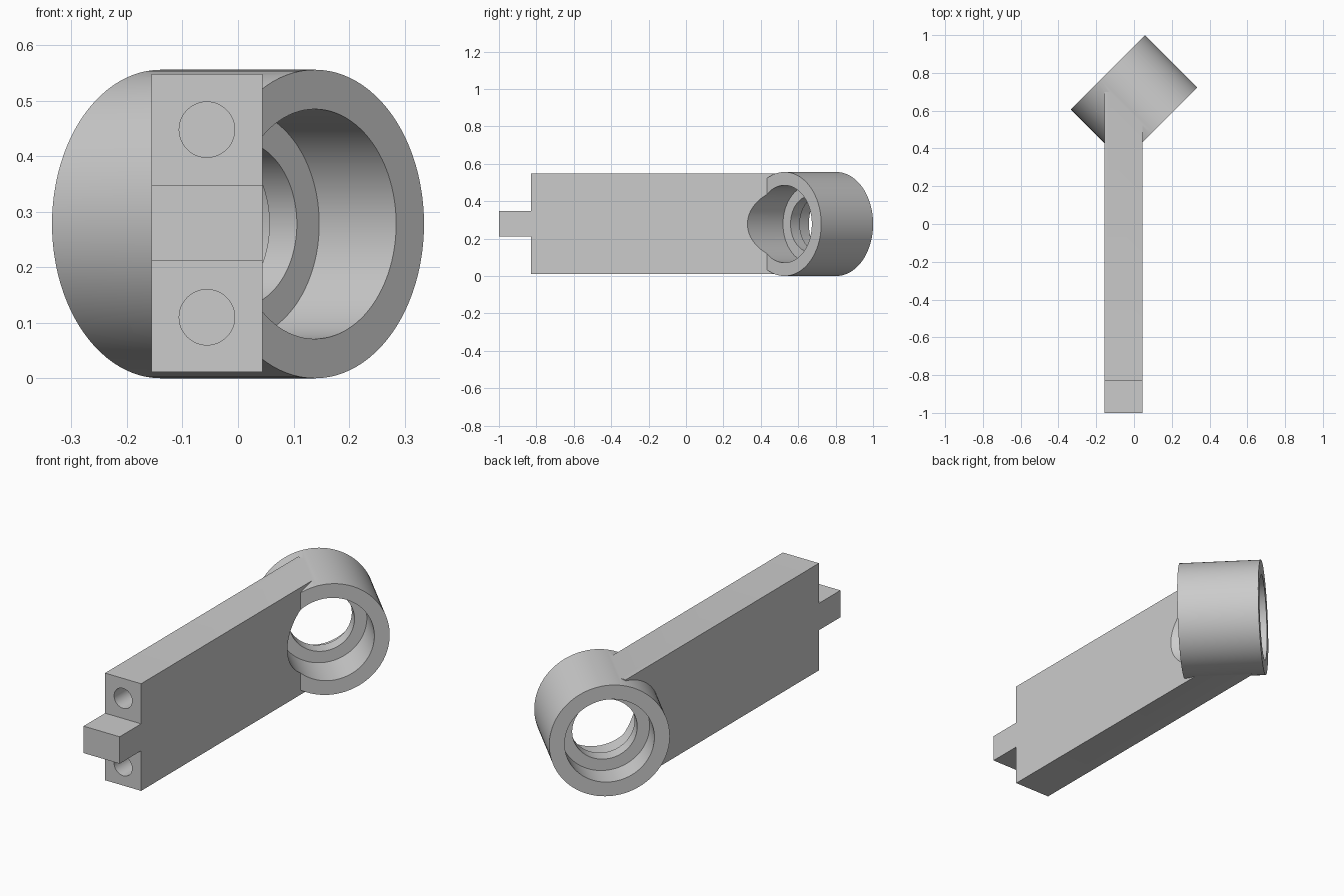
import bpy
from math import radians
from mathutils import Matrix, Vector

cube = bpy.data.objects.get("Cube")
if cube:
    bpy.data.objects.remove(cube, do_unlink=True)

grey = bpy.data.materials.new("plain grey")
grey.use_nodes = True
COLOUR = (0.6, 0.6, 0.6, 1)
grey.diffuse_color = COLOUR
grey.node_tree.nodes["Principled BSDF"].inputs["Base Color"].default_value = COLOUR

RING_CENTRE = Vector((0, 0.665, 0.278))
RING_AXIS = Vector((1, -1, 0)).normalized()
BAR_X = -0.056


def box(name, y0, y1, z0, z1):
    """Box as wide as the bar, between two y and two z limits."""
    bpy.ops.mesh.primitive_cube_add(size=1, location=(BAR_X, (y0 + y1) / 2, (z0 + z1) / 2))
    obj = bpy.context.object
    obj.name = name
    obj.scale = (0.2, y1 - y0, z1 - z0)
    bpy.ops.object.transform_apply(location=True, rotation=True, scale=True)
    obj.data.materials.append(grey)
    return obj


def rod(name, origin, axis, start, end, radius, sides=96):
    """Cylinder along an axis, from start to end measured from the origin."""
    bpy.ops.mesh.primitive_cylinder_add(vertices=sides, radius=radius, depth=end - start)
    obj = bpy.context.object
    obj.name = name
    turn = axis.to_track_quat('Z', 'Y').to_matrix().to_4x4()
    obj.matrix_world = Matrix.Translation(origin + axis * (start + end) / 2) @ turn
    obj.data.materials.append(grey)
    return obj


def combine(target, tool, operation):
    """Apply a boolean to the target and remove the tool."""
    tool.hide_render = True
    mod = target.modifiers.new(operation.lower(), 'BOOLEAN')
    mod.operation = operation
    mod.solver = 'EXACT'
    mod.object = tool
    bpy.context.view_layer.objects.active = target
    bpy.ops.object.modifier_apply(modifier=mod.name)
    bpy.data.objects.remove(tool, do_unlink=True)


# Bar with its narrow end tab
arm = box("arm_with_ring", -0.83, 0.70, 0.011, 0.548)
combine(arm, box("end_tab", -1.0, -0.80, 0.212, 0.347), 'UNION')

# Angled ring housing
combine(arm, rod("ring", RING_CENTRE, RING_AXIS, -0.196, 0.196, 0.278), 'UNION')

# Stepped bore: wide pocket from each end, narrow hole between
for start, end, radius in ((0, 0.6, 0.207), (-0.2, 0.2, 0.15), (-0.5, -0.07, 0.207)):
    combine(arm, rod("bore", RING_CENTRE, RING_AXIS, start, end, radius), 'DIFFERENCE')

# Round sockets above and below the tab
for z in (0.110, 0.448):
    socket = rod("socket", Vector((BAR_X, -0.83, z)), Vector((0, 1, 0)), -0.1, 0.3, 0.05, 48)
    combine(arm, socket, 'DIFFERENCE')

# Smooth round walls, sharp edges elsewhere
bpy.ops.object.select_all(action='DESELECT')
arm.select_set(True)
bpy.context.view_layer.objects.active = arm
bpy.ops.object.shade_smooth_by_angle(angle=radians(30))
